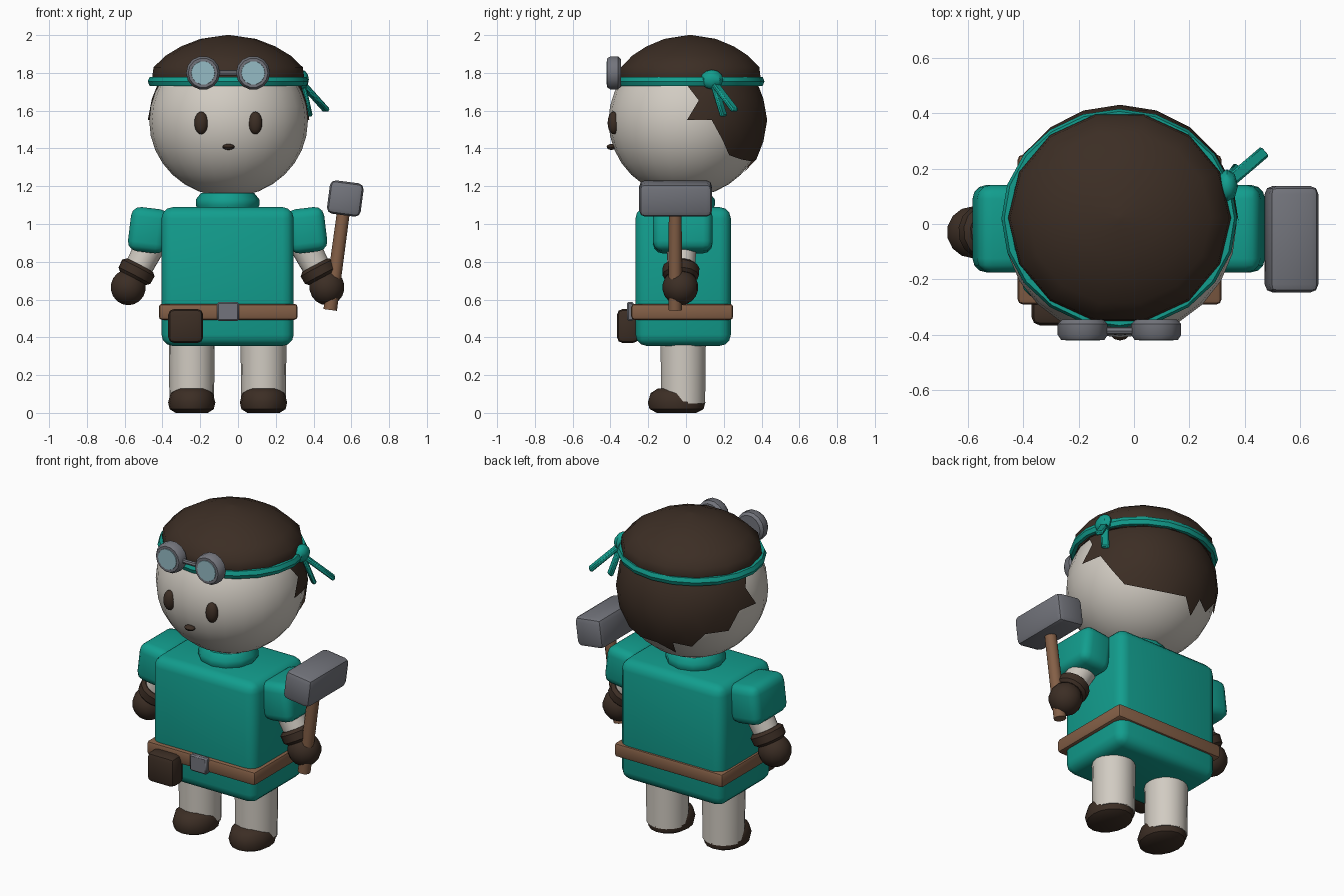
import bpy, bmesh, math
from mathutils import Vector, Matrix

if "Cube" in bpy.data.objects:
    bpy.data.objects.remove(bpy.data.objects["Cube"])

CX, CY = -0.055, -0.015          # body axis


def material(name, rgb):
    m = bpy.data.materials.new(name)
    m.diffuse_color = (*rgb, 1)
    m.use_nodes = True
    m.node_tree.nodes["Principled BSDF"].inputs["Base Color"].default_value = m.diffuse_color
    return m


TEAL = material("teal cloth", (0.006, 0.34, 0.27))
SKIN = material("pale skin", (0.64, 0.60, 0.54))
DARK = material("dark brown", (0.045, 0.027, 0.018))
WOOD = material("tan leather", (0.23, 0.115, 0.062))
STEEL = material("grey metal", (0.17, 0.175, 0.20))
GLASS = material("blue glass", (0.30, 0.50, 0.56))


def finish(bm, name, mat, matrix=Matrix(), angle=40):
    bm.transform(matrix)
    bmesh.ops.recalc_face_normals(bm, faces=bm.faces)
    me = bpy.data.meshes.new(name)
    bm.to_mesh(me)
    bm.free()
    me.materials.append(mat)
    ob = bpy.data.objects.new(name, me)
    bpy.context.collection.objects.link(ob)
    bpy.ops.object.select_all(action='DESELECT')
    ob.select_set(True)
    bpy.context.view_layer.objects.active = ob
    bpy.ops.object.shade_smooth_by_angle(angle=math.radians(angle))
    return ob


def box(name, mat, center, size, bevel=0.03, tilt=0, segments=3):
    bm = bmesh.new()
    bmesh.ops.create_cube(bm, size=1, matrix=Matrix.Diagonal((*size, 1)))
    if bevel:
        bmesh.ops.bevel(bm, geom=bm.edges[:], offset=bevel, segments=segments,
                        profile=0.5, affect='EDGES')
    return finish(bm, name, mat, Matrix.Translation(center) @ Matrix.Rotation(tilt, 4, 'Y'))


def ball(name, mat, center, radii, segs=16, rings=10):
    bm = bmesh.new()
    bmesh.ops.create_uvsphere(bm, u_segments=segs, v_segments=rings, radius=1)
    return finish(bm, name, mat, Matrix.Translation(center) @ Matrix.Diagonal((*radii, 1)))


def lathe(name, mat, profile, matrix, segs=16, closed=False, angle=40):
    """Revolve (radius, height) points around local z."""
    bm = bmesh.new()
    rows = [[bm.verts.new((r * math.cos(a), r * math.sin(a), h))
             for a in (2 * math.pi * i / segs for i in range(segs))] for r, h in profile]
    pairs = list(zip(rows, rows[1:])) + ([(rows[-1], rows[0])] if closed else [])
    for a, b in pairs:
        for i in range(segs):
            j = (i + 1) % segs
            bm.faces.new((a[i], a[j], b[j], b[i]))
    if not closed:
        bm.faces.new(rows[0])
        bm.faces.new(rows[-1])
    return finish(bm, name, mat, matrix, angle)


def along(start, end):
    """Frame at start with z pointing to end, and the length."""
    a, d = Vector(start), Vector(end) - Vector(start)
    return Matrix.Translation(a) @ d.to_track_quat('Z', 'Y').to_matrix().to_4x4(), d.length


def rod(name, mat, start, end, r0, r1, segs=12):
    m, n = along(start, end)
    return lathe(name, mat, [(r0, 0), (r1, n)], m, segs)


# Head, face
ball("head", SKIN, (-0.05, 0, 1.545), (0.42, 0.41, 0.402), 24, 16)
for x in (-0.195, 0.092):
    ball("eye", DARK, (x, -0.383, 1.535), (0.037, 0.032, 0.06), 14, 10)
ball("mouth", DARK, (-0.05, -0.395, 1.408), (0.034, 0.025, 0.016), 10, 6)

# Hair: cap above the headband, ragged shell down the back
lathe("hair_cap", DARK, [(0.39, 1.73), (0.402, 1.78), (0.395, 1.83), (0.33, 1.892), (0.25, 1.94),
                         (0.147, 1.98), (0.01, 2.0)],
      Matrix.Translation((-0.052, 0.022, 0)) @ Matrix.Diagonal((1, 0.95, 1, 1)), 14)
bm = bmesh.new()
bmesh.ops.create_icosphere(bm, subdivisions=3, radius=1)
bm.transform(Matrix.Translation((-0.05, 0.005, 1.55)) @ Matrix.Diagonal((0.428, 0.425, 0.415, 1)))
gone = []
for f in bm.faces:
    c = f.calc_center_median()
    if c.y < 0.03 or c.z > 1.82 or 0.65 * (c.y - 0.03) + 0.76 * (c.z - 1.585) < 0:
        gone.append(f)
bmesh.ops.delete(bm, geom=gone, context='FACES')
finish(bm, "back_hair", DARK)

# Headband with knot and two tails
ring = [(0.415 + 0.02 * math.cos(k * math.pi / 3), 0.027 * math.sin(k * math.pi / 3))
        for k in range(6)]
ring = [(r - 0.01, h) for r, h in ring]
lathe("headband", TEAL, ring, Matrix.Translation((-0.053, 0.02, 1.755))
      @ Matrix.Diagonal((1, 0.93, 1, 1)), 20, closed=True)
ball("headband_knot", TEAL, (0.335, 0.137, 1.765), (0.04, 0.06, 0.052), 8, 6)
for end in ((0.47, 0.26, 1.60), (0.375, 0.20, 1.57)):
    m, n = along((0.335, 0.145, 1.75), end)
    bm = bmesh.new()
    bmesh.ops.create_cube(bm, size=1, matrix=Matrix.Translation((0, 0, n / 2))
                          @ Matrix.Diagonal((0.045, 0.025, n, 1)))
    bmesh.ops.bevel(bm, geom=bm.edges[:], offset=0.007, segments=1, affect='EDGES')
    finish(bm, "headband_tail", TEAL, m)

# Goggles
facing = Matrix.Rotation(math.pi / 2, 4, 'X')
for x in (-0.185, 0.08):
    at = Matrix.Translation((x, -0.345, 1.80)) @ facing
    lathe("goggle_rim", STEEL, [(0.075, 0), (0.09, 0.015), (0.09, 0.055), (0.078, 0.073),
                                (0.064, 0.073)], at, 14)
    lathe("goggle_lens", GLASS, [(0.064, 0.07), (0.062, 0.076)], at, 14)
rod("goggle_bridge", STEEL, (-0.12, -0.385, 1.80), (0.02, -0.385, 1.80), 0.014, 0.014, 8)

# Tunic, collar and belt
box("tunic", TEAL, (CX, CY, 0.722), (0.70, 0.505, 0.735), 0.06)
lathe("collar", TEAL, [(0.15, 1.06), (0.168, 1.10), (0.168, 1.13), (0.14, 1.165)],
      Matrix.Translation((CX, CY, 0)), 12)
box("belt", WOOD, (-0.052, -0.02, 0.535), (0.735, 0.54, 0.085), 0.018, segments=2)
box("belt_buckle", STEEL, (-0.053, -0.295, 0.537), (0.115, 0.035, 0.10), 0.008, segments=1)
box("belt_pouch", DARK, (-0.277, -0.308, 0.46), (0.185, 0.115, 0.18), 0.03, segments=2)

# Arms and legs, mirrored about the body axis
for s in (-1, 1):
    shoulder = Vector((CX + s * 0.36, -0.02, 0.98))
    hand = Vector((CX + s * 0.526, -0.03, 0.665))
    box("sleeve", TEAL, (CX + s * 0.42, -0.017, 0.967), (0.20, 0.315, 0.235), 0.05, -s * 0.12)
    rod("arm", SKIN, shoulder, hand, 0.085, 0.068, 16)
    m, n = along(hand, shoulder)
    lathe("glove_cuff", DARK, [(0.08, 0.055), (0.096, 0.07), (0.098, 0.115), (0.08, 0.132)], m, 14)
    ball("glove", DARK, hand, (0.095, 0.095, 0.095), 14, 9)
    lathe("leg", SKIN, [(0.118, 0.05), (0.122, 0.40)],
          Matrix.Translation((CX + s * 0.19, CY, 0)), 18)
    lathe("shoe", DARK, [(0.085, 0), (0.117, 0.02), (0.125, 0.055), (0.112, 0.105), (0.08, 0.13)],
          Matrix.Translation((CX + s * 0.19, -0.05, 0)) @ Matrix.Diagonal((1, 1.22, 1, 1)), 16)

# Hammer
rod("hammer_handle", WOOD, (0.488, -0.057, 0.545), (0.563, -0.057, 1.10), 0.036, 0.034)
box("hammer_head", STEEL, (0.568, -0.055, 1.135), (0.18, 0.385, 0.178), 0.03, 0.13, 2)
